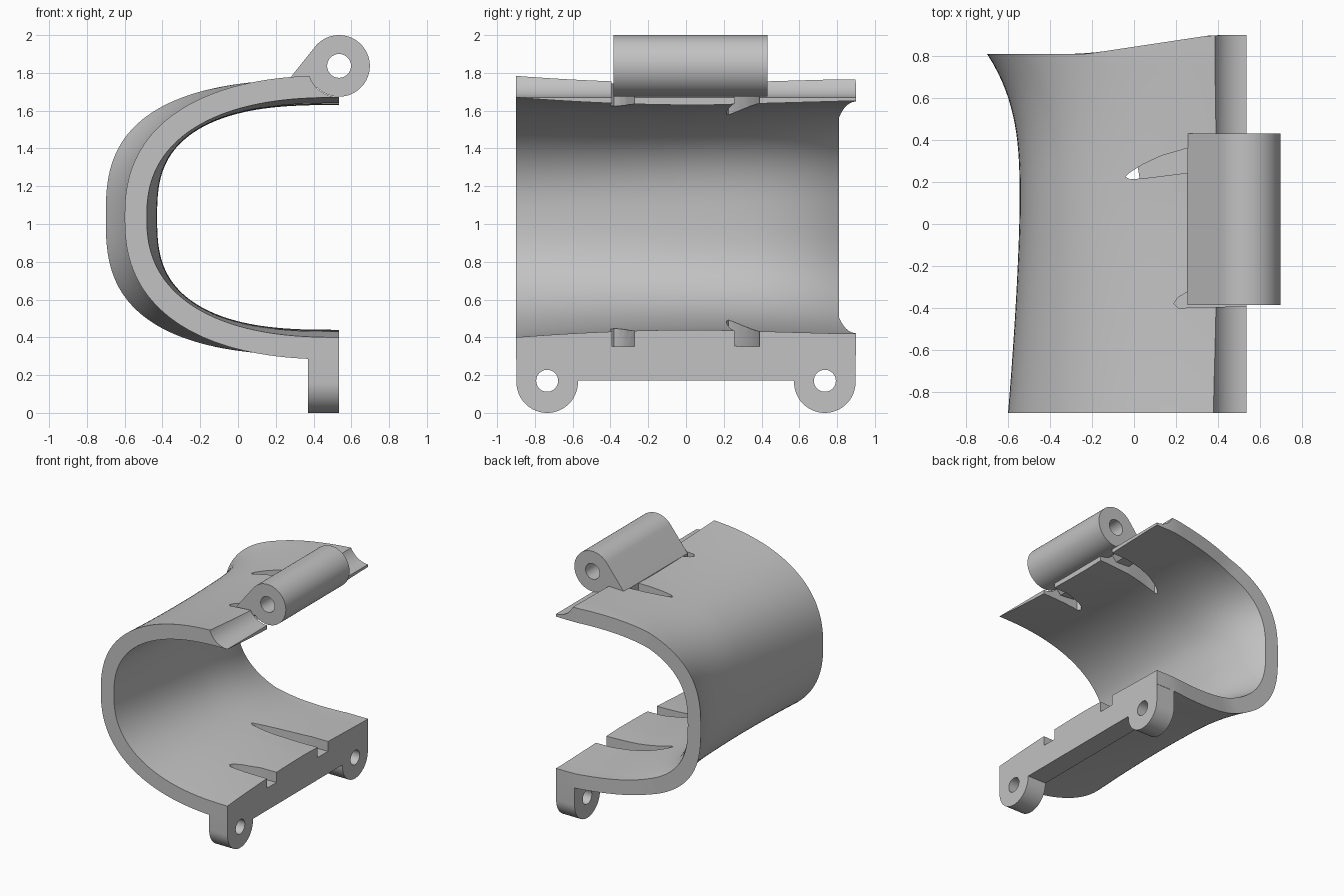
import bpy, bmesh, math

cube = bpy.data.objects.get("Cube")
if cube:
    bpy.data.objects.remove(cube)

grey = bpy.data.materials.new("plain grey")
grey.use_nodes = True
GREY = (0.54, 0.54, 0.54, 1)
grey.diffuse_color = GREY
grey.node_tree.nodes["Principled BSDF"].inputs["Base Color"].default_value = GREY

EDGE_X = 0.535             # open edge of the shell, also the hinge axis
HINGE_Z = 1.837
MID_Z = 1.035


def finish(bm, name):
    bmesh.ops.recalc_face_normals(bm, faces=bm.faces)
    mesh = bpy.data.meshes.new(name)
    bm.to_mesh(mesh)
    bm.free()
    mesh.materials.append(grey)
    obj = bpy.data.objects.new(name, mesh)
    bpy.context.collection.objects.link(obj)
    return obj


def prism(name, points, low, high, axis):
    """Extrude a closed 2D outline along one axis."""
    place = {"x": lambda p, h: (h, p[0], p[1]),
             "y": lambda p, h: (p[0], h, p[1]),
             "z": lambda p, h: (p[0], p[1], h)}[axis]
    bm = bmesh.new()
    a = [bm.verts.new(place(p, low)) for p in points]
    b = [bm.verts.new(place(p, high)) for p in points]
    bm.faces.new(a)
    bm.faces.new(b)
    for i in range(len(points)):
        j = (i + 1) % len(points)
        bm.faces.new((a[i], a[j], b[j], b[i]))
    return finish(bm, name)


def arc(cx, cy, r, start, end, steps):
    angles = [math.radians(start + (end - start) * i / steps) for i in range(steps + 1)]
    return [(cx + r * math.cos(t), cy + r * math.sin(t)) for t in angles]


def circle(cx, cy, r, steps=64):
    return arc(cx, cy, r, 0, 360, steps)[:-1]


def cut(obj, cutters):
    for c in cutters:
        mod = obj.modifiers.new("cut", "BOOLEAN")
        mod.operation, mod.solver, mod.object = "DIFFERENCE", "EXACT", c
        bpy.context.view_layer.objects.active = obj
        bpy.ops.object.modifier_apply(modifier=mod.name)
    for c in cutters:
        bpy.data.objects.remove(c)


def smooth(obj):
    bpy.ops.object.select_all(action="DESELECT")
    obj.select_set(True)
    bpy.context.view_layer.objects.active = obj
    bpy.ops.object.shade_smooth_by_angle(angle=math.radians(30))


# Waisted, flared half shell: superellipse sections along y
def section(theta, y, wall):
    y = min(y, 0.81)
    front = max(0, 0.1 - y)
    back = max(0, (y - 0.1) / 0.71)
    a = EDGE_X + 0.545 + 0.055 * front ** 1.5 + 0.155 * back ** 3 - wall
    b = 0.712 + 0.04 * front ** 2 + 0.02 * back - wall
    power = 2 / (2.8 - 0.4 * front)
    x = EDGE_X - a * max(0, math.cos(theta)) ** power
    z = MID_Z + math.copysign(b * abs(math.sin(theta)) ** power, theta)
    return x, z


def back_edge(x):
    return 0.81 + 0.09 * min(1, max(0, (x + 0.23) / 0.6))


ROWS, COLS = 40, 80
bm = bmesh.new()
skins = []
for wall in (0, 0.117):
    grid = []
    for c in range(COLS + 1):
        theta = math.pi * (c / COLS - 0.5)
        end = back_edge(section(theta, 0.81, wall)[0])
        line = []
        for r in range(ROWS + 1):
            y = -0.9 + (end + 0.9) * r / ROWS
            x, z = section(theta, y, wall)
            line.append(bm.verts.new((x, y, z)))
        grid.append(line)
    skins.append(grid)
    for c in range(COLS):
        for r in range(ROWS):
            bm.faces.new((grid[c][r], grid[c + 1][r], grid[c + 1][r + 1], grid[c][r + 1]))
outer, inner = skins
for r in (0, ROWS):
    for c in range(COLS):
        bm.faces.new((outer[c][r], outer[c + 1][r], inner[c + 1][r], inner[c][r]))
for c in (0, COLS):
    for r in range(ROWS):
        bm.faces.new((outer[c][r], outer[c][r + 1], inner[c][r + 1], inner[c][r]))
shell = finish(bm, "shell")

# Hinge clearance and tapered slots: open above, pockets below
long_slot = [(0.6, 0.26), (0.6, 0.39), (0.39, 0.385), (0.25, 0.36), (0.13, 0.325), (0.04, 0.283),
             (-0.02, 0.245), (-0.04, 0.225), (-0.02, 0.213), (0.05, 0.218), (0.25, 0.243)]
short_slot = [(0.6, -0.39), (0.6, -0.27), (0.4, -0.275), (0.26, -0.32),
              (0.21, -0.35), (0.19, -0.38), (0.21, -0.4)]
cutters = [prism("hinge_cutter", circle(EDGE_X, HINGE_Z, 0.166), -1, 1, "y")]
for outline in (long_slot, short_slot):
    cutters.append(prism("upper_slot_cutter", outline, 1.4, 1.9, "z"))
    cutters.append(prism("lower_slot_cutter", outline, 0.352, 0.7, "z"))
cut(shell, cutters)
smooth(shell)

# Hinge barrel with its web running down into the shell
barrel_outline = (arc(EDGE_X, HINGE_Z, 0.163, 141.5, -135, 56)
                  + [(0.38, 1.68), (0.255, 1.69), (0.255, 1.747)])
barrel = prism("hinge_barrel", barrel_outline, -0.385, 0.432, "y")
cut(barrel, [prism("pin_hole_cutter", circle(EDGE_X, HINGE_Z, 0.063), -1, 1, "y")])
smooth(barrel)

# Lower flange with two rounded bolt lugs
LUG_Y, LUG_R = 0.735, 0.163
flange_outline = ([(-0.898, 0.345)]
                  + arc(-LUG_Y, LUG_R, LUG_R, 180, 360, 32) + [(-0.57, 0.172), (0.57, 0.172)]
                  + arc(LUG_Y, LUG_R, LUG_R, 180, 360, 32) + [(0.898, 0.345)])
flange = prism("bolt_flange", flange_outline, 0.37, EDGE_X, "x")
cut(flange, [prism("bolt_hole_cutter", circle(s * LUG_Y, 0.17, 0.058), 0, 1, "x") for s in (-1, 1)])
smooth(flange)
